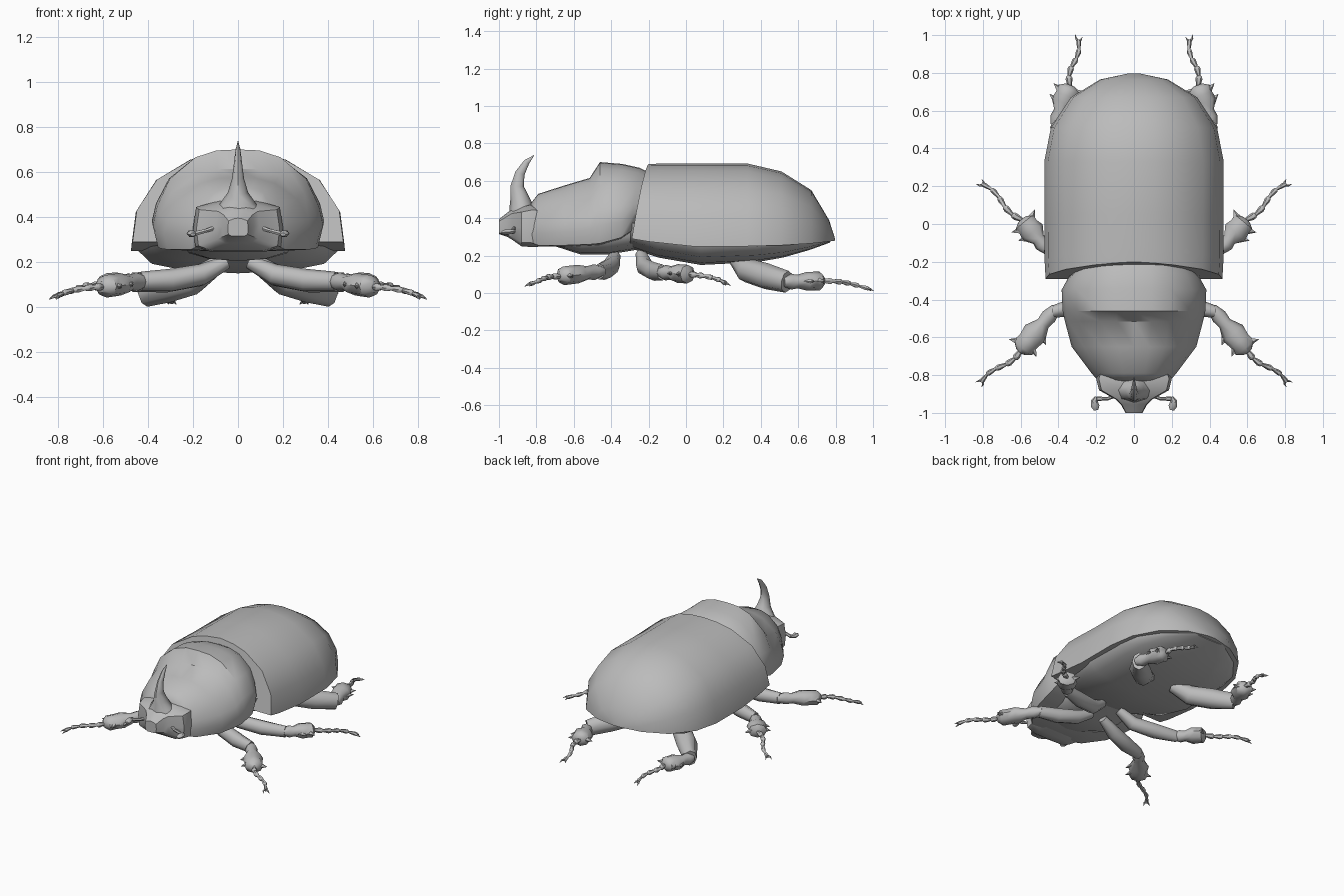
import bpy, math
from mathutils import Vector

if "Cube" in bpy.data.objects:
    bpy.data.objects.remove(bpy.data.objects["Cube"])

shell_grey = bpy.data.materials.new("shell_grey")
shell_grey.diffuse_color = (0.5, 0.5, 0.5, 1)
shell_grey.use_nodes = True
shell_grey.node_tree.nodes["Principled BSDF"].inputs["Base Color"].default_value = shell_grey.diffuse_color


def loft(name, rings, angle=40):
    """Skin closed rings of equal length, capping both ends."""
    n = len(rings[0])
    verts = [p for r in rings for p in r]
    faces = [tuple(range(n))[::-1], tuple(range((len(rings) - 1) * n, len(rings) * n))]
    for i in range(len(rings) - 1):
        for j in range(n):
            k = (j + 1) % n
            faces.append((i * n + j, i * n + k, (i + 1) * n + k, (i + 1) * n + j))
    me = bpy.data.meshes.new(name)
    me.from_pydata(verts, [], faces)
    me.materials.append(shell_grey)
    ob = bpy.data.objects.new(name, me)
    bpy.context.collection.objects.link(ob)
    bpy.ops.object.select_all(action='DESELECT')
    ob.select_set(True)
    bpy.context.view_layer.objects.active = ob
    bpy.ops.object.mode_set(mode='EDIT')
    bpy.ops.mesh.select_all(action='SELECT')
    bpy.ops.mesh.normals_make_consistent(inside=False)
    bpy.ops.object.mode_set(mode='OBJECT')
    bpy.ops.object.shade_smooth_by_angle(angle=math.radians(angle))
    return ob


def body(name, section, rows, angle=40):
    """rows: y, half width, z at section 0, z at section 1, backward bow of the sides."""
    rings = []
    for y, w, z0, z1, bow in rows:
        half = [(w * u, y + bow * (1 - v) ** 0.7, z0 + (z1 - z0) * v) for u, v in section]
        rings.append(half + [(-x, yy, z) for x, yy, z in half[::-1] if x > 1e-6])
    return loft(name, rings, angle)


def tube(name, pts, radii, n=8, ref=(0, 0, 1), angle=50):
    """Tube through pts; radii are (sideways, other) pairs."""
    pts = [Vector(p) for p in pts]
    rings = []
    for i, p in enumerate(pts):
        t = (pts[min(i + 1, len(pts) - 1)] - pts[max(i - 1, 0)]).normalized()
        s = t.cross(Vector(ref)).normalized()
        u = s.cross(t)
        a, b = radii[i]
        rings.append([p + s * a * math.cos(2 * math.pi * k / n) + u * b * math.sin(2 * math.pi * k / n)
                      for k in range(n)])
    return loft(name, rings, angle)


# Wing case: arched section swept back to a rounded end
arch = [(0, 1), (.23, .975), (.45, .91), (.77, .69), (.96, .35), (1, 0)]
body("wing_case", arch, [
    (-.20, .468, .29, .69, -.09), (-.13, .473, .275, .692, -.07), (.05, .475, .25, .692, -.02),
    (.33, .475, .25, .692, 0), (.51, .44, .255, .65, 0), (.67, .335, .265, .55, 0),
    (.765, .18, .275, .39, 0), (.797, .03, .28, .29, 0)])

# Belly under the wing case
belly = [(0, 1), (1, 1), (.97, .7), (.84, .3), (.5, .08), (0, 0)]
body("abdomen", belly, [
    (-.30, .33, .24, .38, 0), (-.15, .42, .19, .34, 0), (.08, .455, .15, .29, 0),
    (.38, .45, .165, .29, 0), (.52, .42, .19, .28, 0), (.66, .315, .23, .285, 0),
    (.77, .14, .27, .29, 0)])

# Neck shield with a raised hump at the back
shield = [(0, 1), (.25, .99), (.5, .92), (.8, .70), (.95, .42), (1, .22), (.94, 0), (.5, -.02), (0, -.02)]
body("neck_shield", shield, [
    (-.19, .32, .36, .64, -.08), (-.25, .35, .33, .67, -.045), (-.34, .383, .295, .69, -.01),
    (-.46, .378, .265, .70, 0), (-.515, .366, .26, .615, 0), (-.65, .33, .255, .575, 0),
    (-.79, .225, .255, .53, 0), (-.83, .19, .27, .48, 0)])

# Breast plate below the shield
body("breast_plate", belly, [
    (-.70, .16, .25, .32, 0), (-.56, .24, .205, .32, 0), (-.42, .26, .205, .32, 0),
    (-.24, .26, .235, .34, 0)])

# Head tapering to the mouth
skull = [(0, 1), (.4, .97), (.93, .85), (1, .45), (.95, .1), (.6, 0), (0, 0)]
body("head", skull, [
    (-.76, .18, .25, .47, 0), (-.82, .20, .245, .48, 0), (-.88, .185, .25, .465, 0),
    (-.93, .095, .285, .45, 0), (-.955, .07, .30, .43, 0), (-1.0, .045, .315, .395, 0)])

# Curved horn
tube("horn", [(0, -.875, .40), (0, -.88, .46), (0, -.89, .51), (0, -.903, .57), (0, -.888, .64),
              (0, -.852, .70), (0, -.812, .737)],
     [(.13, .07), (.08, .065), (.045, .05), (.027, .036), (.018, .026), (.011, .016), (.001, .001)],
     ref=(0, 1, 0))

# Legs: thigh points, shin end, foot end, thigh radius
legs = {
    "front": ([(.05, -.38, .20), (.16, -.40, .145), (.30, -.435, .12), (.43, -.465, .115)],
              (.60, -.67, .09), (.81, -.84, .045), .05),
    "middle": ([(.07, -.24, .21), (.17, -.22, .14), (.32, -.17, .115), (.47, -.125, .11)],
               (.59, .02, .10), (.81, .215, .05), .05),
    "hind": ([(.10, .27, .18), (.20, .33, .12), (.31, .43, .09), (.41, .54, .06)],
             (.34, .73, .065), (.295, .98, .022), .07),
}
for side, sx in (("right", 1), ("left", -1)):
    def flip(p):
        return (p[0] * sx, p[1], p[2])

    for leg, (thigh, ankle, toe, r) in legs.items():
        pre = f"{side}_{leg}_"
        tube(pre + "thigh", [flip(p) for p in thigh],
             [(r * .6, r * .6), (r * .95, r * .95), (r, r), (r * .65, r * .85)])

        # Shin flares towards the ankle
        k, a, t = Vector(thigh[-1]), Vector(ankle), Vector(toe)
        steps = (-.1, .12, .3, .55, .75, .92, 1.03)
        widths = (.026, .042, .036, .068, .058, .062, .025)
        tube(pre + "shin", [flip(k.lerp(a, s)) for s in steps],
             [(w, min(w, .05)) for w in widths])

        # Spurs on both edges of the shin
        d = (a - k).normalized()
        across = d.cross(Vector((0, 0, 1))).normalized()
        for i, (s, e) in enumerate(((.5, 1), (.8, 1), (.88, -1))):
            base = k.lerp(a, s) + across * e * .035
            tip = base + across * e * .05 + d * .025
            tube(f"{pre}spur_{i}", [flip(base), flip(tip)], [(.026, .022), (.001, .001)], n=5)

        # Jointed foot ending in two claws
        pts, rad = [], []
        for j in range(5):
            for f, q in ((0, .009), (.65, .017), (.9, .015)):
                s = (j + f) / 5
                wave = across * (.014 * math.sin(s * math.pi * 2)) + Vector((0, 0, .012 * math.sin(s * math.pi)))
                pts.append(flip(a.lerp(t, s) + wave))
                rad.append((q * (1.15 - .4 * s),) * 2)
        tube(pre + "foot", pts, rad, n=6)
        fd = (t - a).normalized()
        for i, e in enumerate((1, -1)):
            b = a.lerp(t, .95)
            m = b + fd * .012 + across * e * .014
            tube(f"{pre}claw_{i}", [flip(b), flip(m), flip(m + fd * .018 + across * e * .006 - Vector((0, 0, .008)))],
                 [(.008, .008), (.006, .006), (.001, .001)], n=5)

    # Feeler with a bent club
    tube(side + "_feeler", [flip(p) for p in ((.08, -.90, .36), (.14, -.925, .34), (.195, -.925, .325))],
         [(.012, .012), (.009, .009), (.012, .012)], n=6)
    tube(side + "_feeler_club", [flip(p) for p in ((.20, -.915, .33), (.21, -.935, .328), (.205, -.965, .325), (.20, -.985, .322))],
         [(.008, .008), (.018, .014), (.022, .016), (.012, .008)], n=6)
